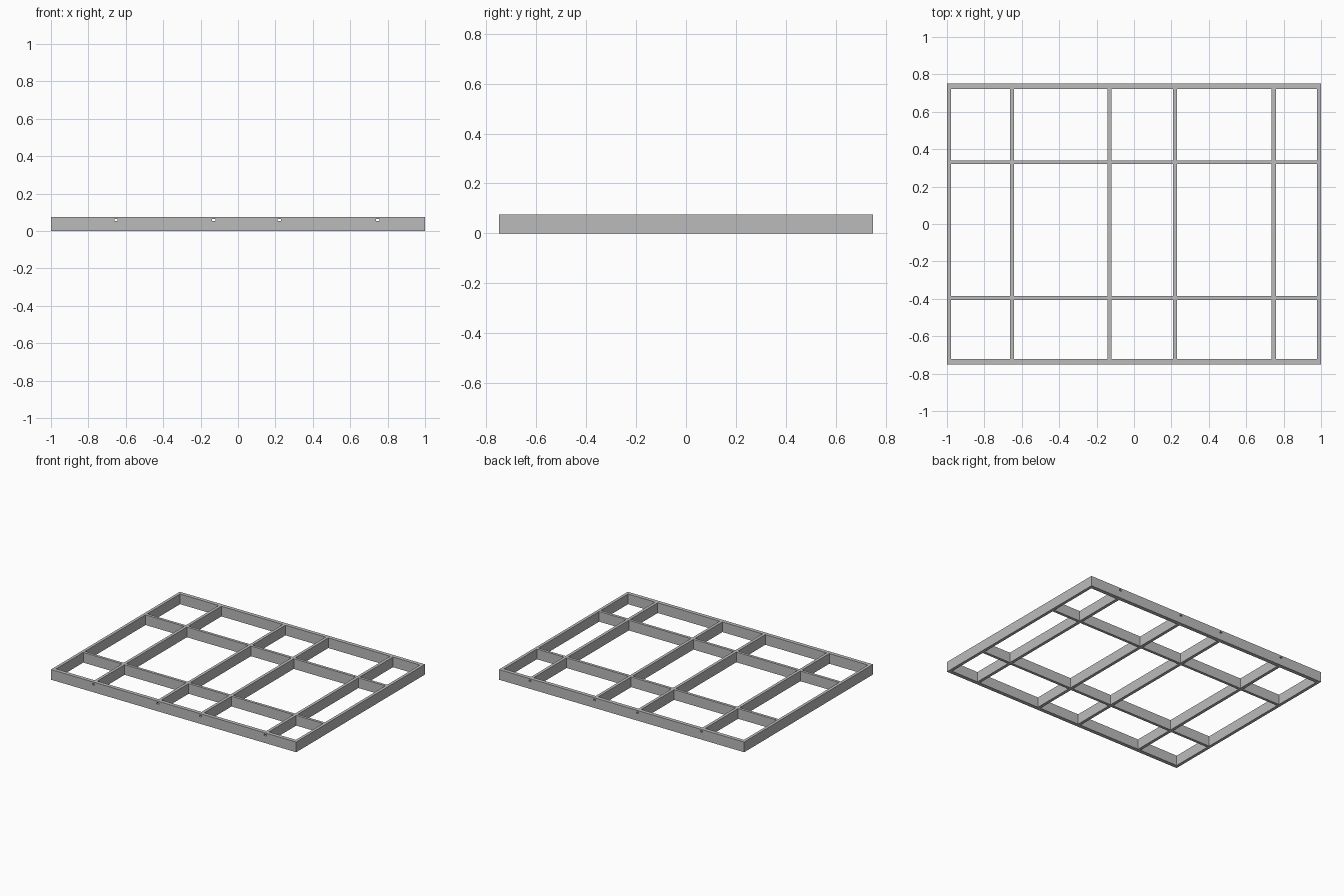
import bpy

if "Cube" in bpy.data.objects:
    bpy.data.objects.remove(bpy.data.objects["Cube"])

H = 0.075                            # frame height
BARS_X = [-0.652, -0.13, 0.22, 0.747]  # long bars running front to back
BARS_Y = [0.33, -0.395]              # cross bars running left to right
BAR_W, RAIL_W, SIDE_W = 0.022, 0.028, 0.022

grey = bpy.data.materials.new("steel grey")
grey.diffuse_color = (0.5, 0.5, 0.5, 1)
grey.use_nodes = True
grey.node_tree.nodes["Principled BSDF"].inputs["Base Color"].default_value = grey.diffuse_color


def box(name, x0, x1, y0, y1, z0=0.0, z1=H):
    v = [(x, y, z) for z in (z0, z1) for x, y in ((x0, y0), (x1, y0), (x1, y1), (x0, y1))]
    f = [(3, 2, 1, 0), (4, 5, 6, 7), (0, 1, 5, 4), (1, 2, 6, 5), (2, 3, 7, 6), (3, 0, 4, 7)]
    me = bpy.data.meshes.new(name)
    me.from_pydata(v, [], f)
    me.materials.append(grey)
    ob = bpy.data.objects.new(name, me)
    bpy.context.collection.objects.link(ob)
    return ob


def cut(ob, cutter):
    m = ob.modifiers.new("slot", 'BOOLEAN')
    m.operation = 'DIFFERENCE'
    m.solver = 'EXACT'
    m.object = cutter


# slot cutters, running the full depth along each long bar
cutters = []
for i, x in enumerate(BARS_X):
    c = box(f"slot_cutter_{i + 1}", x - 0.009, x + 0.009, -0.8, 0.8, 0.053, 0.064)
    c.hide_render = True
    c.hide_set(True)
    cutters.append(c)

# front and back rails with slots
for name, y0, y1 in (("front_rail", -0.75, -0.75 + RAIL_W), ("back_rail", 0.75 - RAIL_W, 0.75)):
    rail = box(name, -1, 1, y0, y1)
    for c in cutters:
        cut(rail, c)

# side rails
yi = 0.75 - RAIL_W
box("left_rail", -1, -1 + SIDE_W, -yi, yi)
box("right_rail", 1 - SIDE_W, 1, -yi, yi)

# hollow long bars
for i, x in enumerate(BARS_X):
    bar = box(f"long_bar_{i + 1}", x - BAR_W / 2, x + BAR_W / 2, -yi, yi)
    cut(bar, cutters[i])

# cross bars, in pieces between the long bars
starts = [-1 + SIDE_W] + [x + BAR_W / 2 for x in BARS_X]
ends = [x - BAR_W / 2 for x in BARS_X] + [1 - SIDE_W]
for j, y in enumerate(BARS_Y):
    for i, (a, b) in enumerate(zip(starts, ends)):
        box(f"cross_bar_{j + 1}_{i + 1}", a, b, y - 0.01, y + 0.01)
